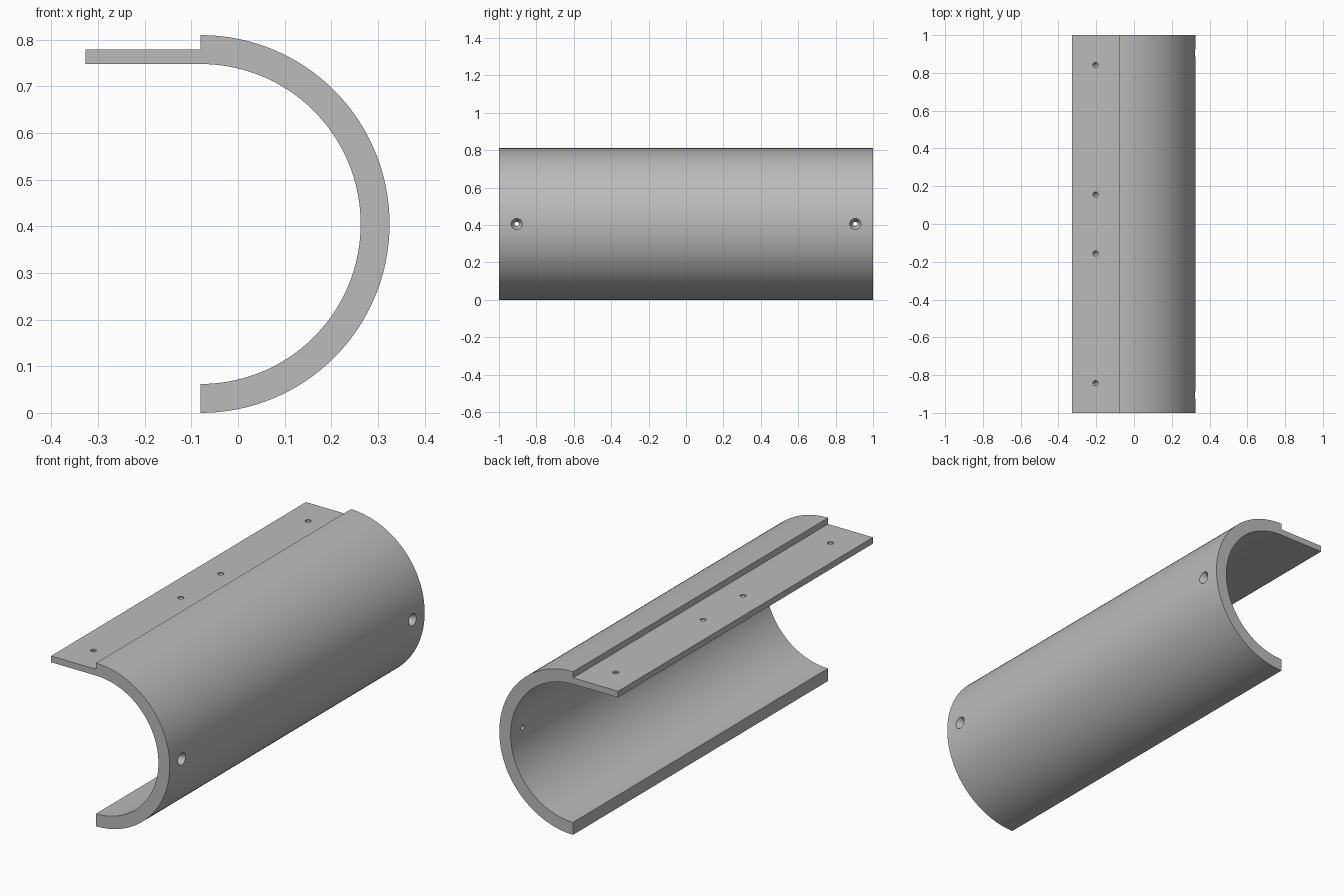
import bpy
import bmesh
from math import sin, cos, pi
from mathutils import Matrix

if "Cube" in bpy.data.objects:
    bpy.data.objects.remove(bpy.data.objects["Cube"])

LENGTH = 2.0
AXIS_X, AXIS_Z = -0.08, 0.405
OUTER, INNER = 0.405, 0.343
FLANGE_END, FLANGE_TOP = -0.327, 0.779
ARC_STEPS = 64

grey = bpy.data.materials.new("plain_grey")
grey.use_nodes = True
colour = (0.5, 0.5, 0.5, 1)
grey.diffuse_color = colour
grey.node_tree.nodes["Principled BSDF"].inputs["Base Color"].default_value = colour


def add_object(name, bm):
    bmesh.ops.recalc_face_normals(bm, faces=bm.faces)
    mesh = bpy.data.meshes.new(name)
    bm.to_mesh(mesh)
    bm.free()
    mesh.materials.append(grey)
    obj = bpy.data.objects.new(name, mesh)
    bpy.context.collection.objects.link(obj)
    return obj


def arc(radius):
    """Half circle from bottom to top, bulging toward +x."""
    angles = [pi * i / ARC_STEPS - pi / 2 for i in range(ARC_STEPS + 1)]
    return [(AXIS_X + radius * cos(a), AXIS_Z + radius * sin(a)) for a in angles]


def drill(name, profile, matrix):
    """Cutter turned from (radius, height) rings around its own z axis."""
    bm = bmesh.new()
    sides = 32
    rings = [[bm.verts.new((r * cos(2 * pi * i / sides), r * sin(2 * pi * i / sides), h))
              for i in range(sides)] for r, h in profile]
    for low, high in zip(rings, rings[1:]):
        for i in range(sides):
            j = (i + 1) % sides
            bm.faces.new((low[i], low[j], high[j], high[i]))
    bm.faces.new(rings[0])
    bm.faces.new(rings[-1])
    bm.transform(matrix)
    cutter = add_object(name, bm)
    cutter.hide_render = True
    return cutter


# Half pipe with its mounting flange, extruded along y
inner_top = AXIS_Z + INNER
outline = arc(OUTER) + [(AXIS_X, FLANGE_TOP), (FLANGE_END, FLANGE_TOP),
                        (FLANGE_END, inner_top)] + arc(INNER)[::-1]
bm = bmesh.new()
face = bm.faces.new([bm.verts.new((x, -LENGTH / 2, z)) for x, z in outline])
extruded = bmesh.ops.extrude_face_region(bm, geom=[face])
bmesh.ops.translate(bm, vec=(0, LENGTH, 0),
                    verts=[g for g in extruded["geom"] if isinstance(g, bmesh.types.BMVert)])
shell = add_object("half_pipe_with_flange", bm)

# Countersunk through holes in the curved side
cutters = []
for y in (-0.905, 0.905):
    place = Matrix.Translation((AXIS_X + OUTER, y, AXIS_Z)) @ Matrix.Rotation(pi / 2, 4, "Y")
    cutters.append(drill("side_hole_cutter",
                         [(0.012, -0.1), (0.012, -0.035), (0.03, -0.002), (0.03, 0.03)], place))

# Small blind pilot holes in the flange
for y in (-0.842, -0.156, 0.156, 0.842):
    place = Matrix.Translation((-0.204, y, FLANGE_TOP))
    cutters.append(drill("flange_hole_cutter",
                         [(0.004, -0.02), (0.014, -0.006), (0.014, 0.02)], place))

for cutter in cutters:
    mod = shell.modifiers.new("hole", "BOOLEAN")
    mod.operation = "DIFFERENCE"
    mod.solver = "EXACT"
    mod.object = cutter

# Bake the holes, then drop the cutters
bpy.ops.object.select_all(action="DESELECT")
bpy.context.view_layer.objects.active = shell
shell.select_set(True)
for mod in list(shell.modifiers):
    bpy.ops.object.modifier_apply(modifier=mod.name)
for cutter in cutters:
    bpy.data.objects.remove(cutter)

bpy.ops.object.shade_smooth_by_angle(angle=pi / 8)
